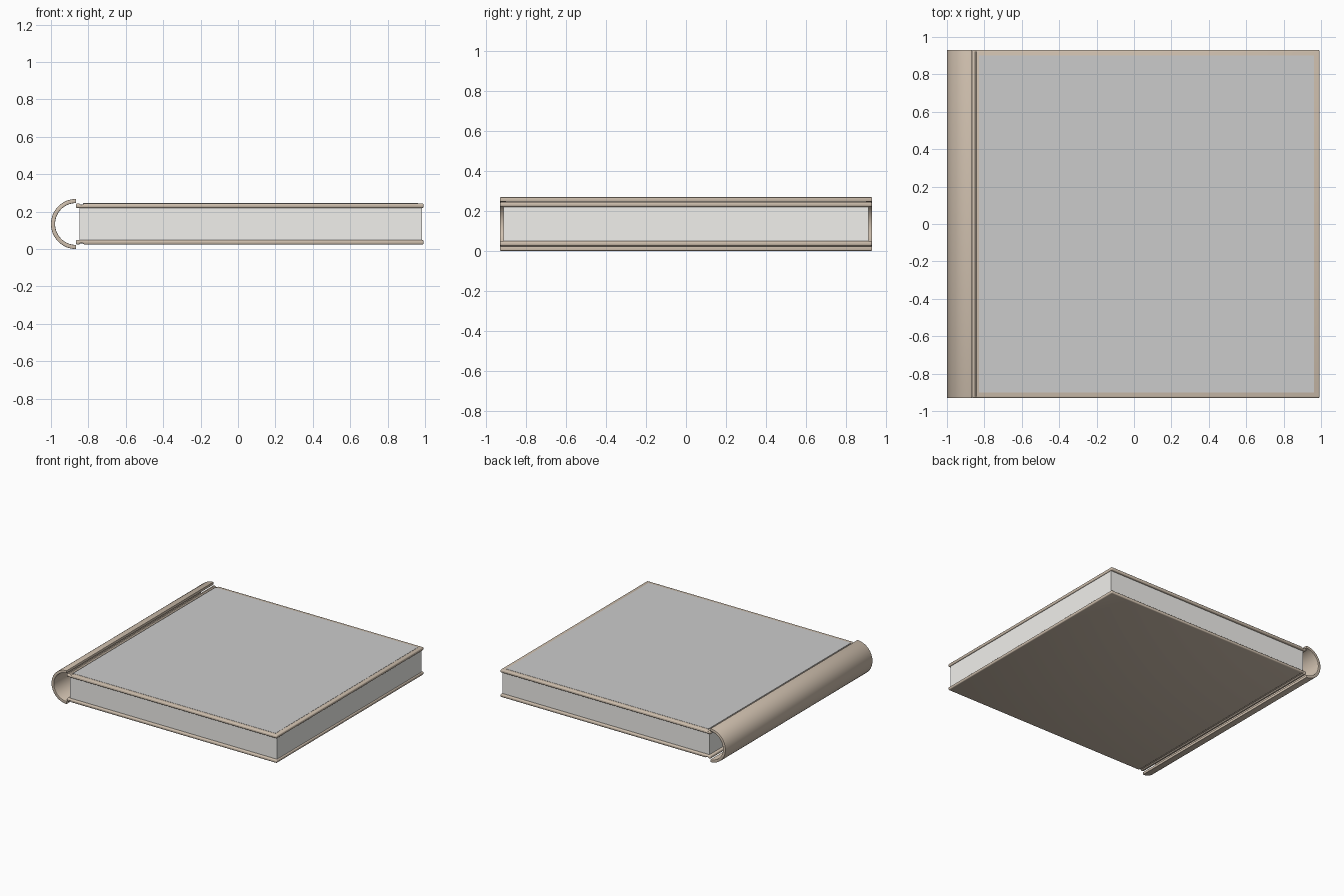
import bpy, bmesh, math

if "Cube" in bpy.data.objects:
    bpy.data.objects.remove(bpy.data.objects["Cube"])

HALF_Y = 0.93      # half depth of covers and spine
MID_Z = 0.134      # middle height of the book


def material(name, rgb):
    m = bpy.data.materials.new(name)
    m.diffuse_color = (*rgb, 1)
    m.use_nodes = True
    m.node_tree.nodes["Principled BSDF"].inputs["Base Color"].default_value = m.diffuse_color
    return m


leather = material("tan_leather", (0.62, 0.52, 0.42))
paper = material("paper", (0.88, 0.87, 0.84))


def extrude_profile(name, pts, half_y, mat=None, bevel=0, segments=3):
    """Extrude a closed x/z profile along y, centred on y = 0."""
    bm = bmesh.new()
    face = bm.faces.new([bm.verts.new((x, -half_y, z)) for x, z in pts])
    new = bmesh.ops.extrude_face_region(bm, geom=[face])["geom"]
    verts = [v for v in new if isinstance(v, bmesh.types.BMVert)]
    bmesh.ops.translate(bm, verts=verts, vec=(0, 2 * half_y, 0))
    bmesh.ops.recalc_face_normals(bm, faces=bm.faces)
    me = bpy.data.meshes.new(name)
    bm.to_mesh(me)
    bm.free()
    ob = bpy.data.objects.new(name, me)
    bpy.context.collection.objects.link(ob)
    if mat:
        me.materials.append(mat)
    bpy.ops.object.select_all(action='DESELECT')
    ob.select_set(True)
    bpy.context.view_layer.objects.active = ob
    if bevel:
        mod = ob.modifiers.new("rounded_edges", 'BEVEL')
        mod.width = bevel
        mod.segments = segments
        mod.limit_method = 'ANGLE'
        mod.angle_limit = math.radians(60)
        bpy.ops.object.modifier_apply(modifier=mod.name)
    bpy.ops.object.shade_smooth_by_angle(angle=math.radians(35))
    return ob


# Covers: thin boards with a shallow hinge groove, mirrored about mid height
for name, s in (("top_cover", 1), ("bottom_cover", -1)):
    inner, outer = 0.086, 0.110
    board = [(-0.867, inner), (0.993, inner), (0.993, outer), (-0.822, outer),
             (-0.832, outer - 0.007), (-0.842, outer - 0.007), (-0.85, outer),
             (-0.867, outer)]
    extrude_profile(name, [(x, MID_Z + s * z) for x, z in board],
                    HALF_Y, leather, bevel=0.008)

# Spine: open half tube
cx, r_out, r_in, n = -0.866, 0.134, 0.112, 32


def arc(r):
    return [(cx - r * math.sin(math.pi * i / n), MID_Z + r * math.cos(math.pi * i / n))
            for i in range(n + 1)]


extrude_profile("spine", arc(r_out) + arc(r_in)[::-1], HALF_Y, leather, bevel=0.003, segments=2)


def box(name, x0, x1, z0, z1, half_y, mat=None):
    return extrude_profile(name, [(x0, z0), (x1, z0), (x1, z1), (x0, z1)], half_y, mat)


# Page block between the covers
box("pages", -0.847, 0.984, MID_Z - 0.087, MID_Z + 0.087, 0.912, paper)

# Plain grey panel laid on the top cover
box("cover_panel", -0.83, 0.962, 0.241, 0.2455, 0.90)
